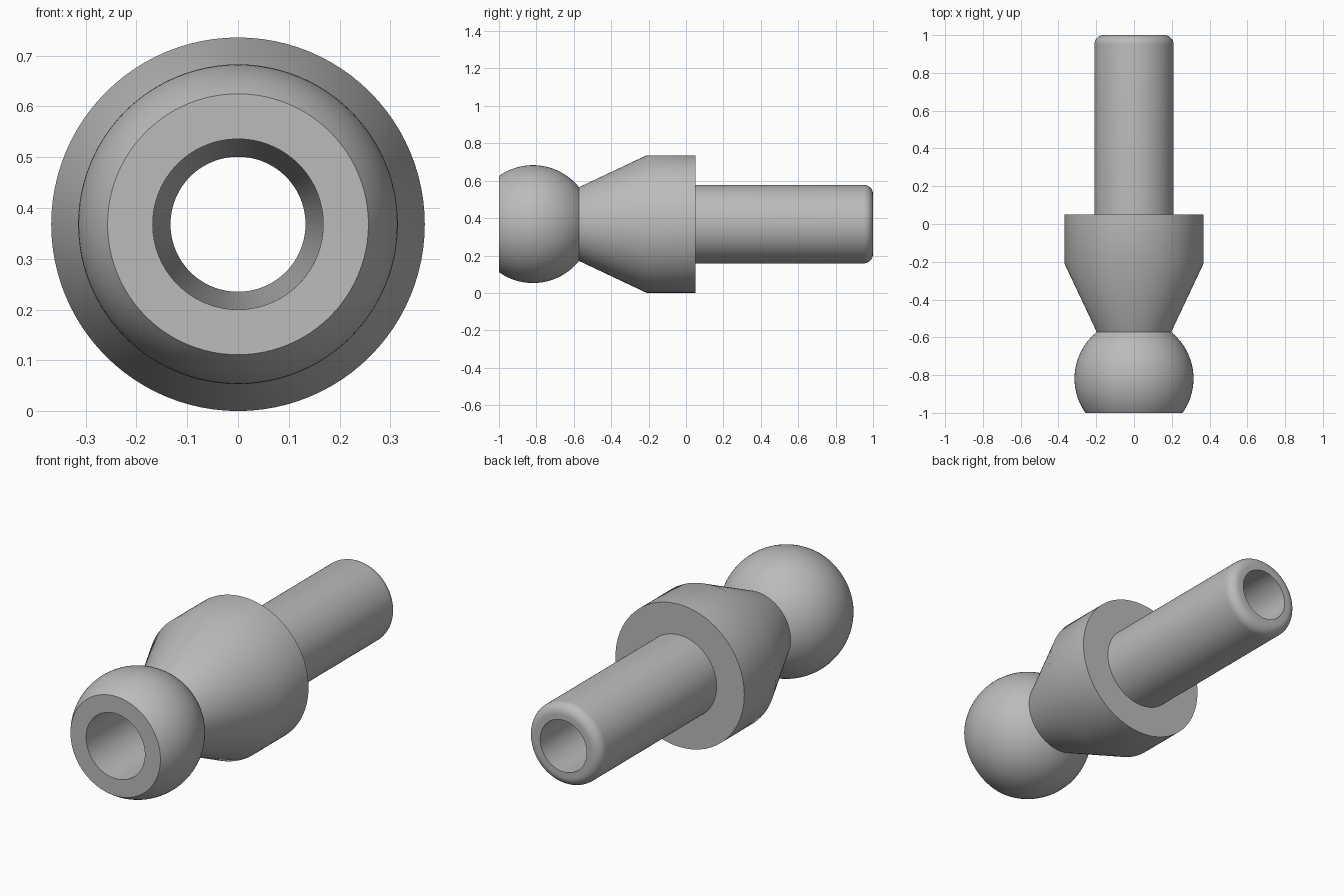
import bpy
import bmesh
from math import sin, cos, pi, radians, asin
from mathutils import Matrix, Vector

cube = bpy.data.objects.get("Cube")
if cube:
    bpy.data.objects.remove(cube, do_unlink=True)

SEGMENTS = 96
AXIS_Z = 0.368
BALL_R, BALL_Y = 0.315, -0.818

steel = bpy.data.materials.new("grey steel")
steel.use_nodes = True
grey = (0.5, 0.5, 0.5, 1)
steel.diffuse_color = grey
steel.node_tree.nodes["Principled BSDF"].inputs["Base Color"].default_value = grey


def arc(y, r, radius, start, end, steps):
    """Points (y, r) on a circle; angle 0 points along +y."""
    angles = [start + (end - start) * i / steps for i in range(steps + 1)]
    return [(y + radius * cos(a), r + radius * sin(a)) for a in angles]


def lathe(name, profile):
    """Revolve a closed (y, r) profile around the y axis."""
    bm = bmesh.new()
    verts = [bm.verts.new((r, y, 0)) for y, r in profile]
    edges = [bm.edges.new((a, b)) for a, b in zip(verts, verts[1:] + verts[:1])]
    bmesh.ops.spin(bm, geom=verts + edges, cent=(0, 0, 0), axis=(0, 1, 0),
                   angle=2 * pi, steps=SEGMENTS, use_merge=True)
    bmesh.ops.remove_doubles(bm, verts=bm.verts, dist=0.0001)
    bmesh.ops.recalc_face_normals(bm, faces=bm.faces)
    bm.transform(Matrix.Translation(Vector((0, 0, AXIS_Z))))
    mesh = bpy.data.meshes.new(name)
    bm.to_mesh(mesh)
    bm.free()
    mesh.materials.append(steel)
    obj = bpy.data.objects.new(name, mesh)
    bpy.context.collection.objects.link(obj)
    bpy.ops.object.select_all(action="DESELECT")
    obj.select_set(True)
    bpy.context.view_layer.objects.active = obj
    bpy.ops.object.shade_smooth_by_angle(angle=radians(30))
    return obj


# Truncated ball from its flat front to the neck
front_angle = pi - asin(0.257 / BALL_R)
neck_angle = asin(0.197 / BALL_R)
ball = arc(BALL_Y, 0, BALL_R, front_angle, neck_angle, 32)

# Cone, collar and shaft
collar = [(-0.21, 0.368), (0.05, 0.368), (0.05, 0.21)]
shaft_end = arc(0.95, 0.16, 0.05, pi / 2, 0, 8)

# Tapered bore, wide at the ball
bore = [(1, 0.133), (-1, 0.168)]

lathe("hollow_ball_stud", ball + collar + shaft_end + bore)
